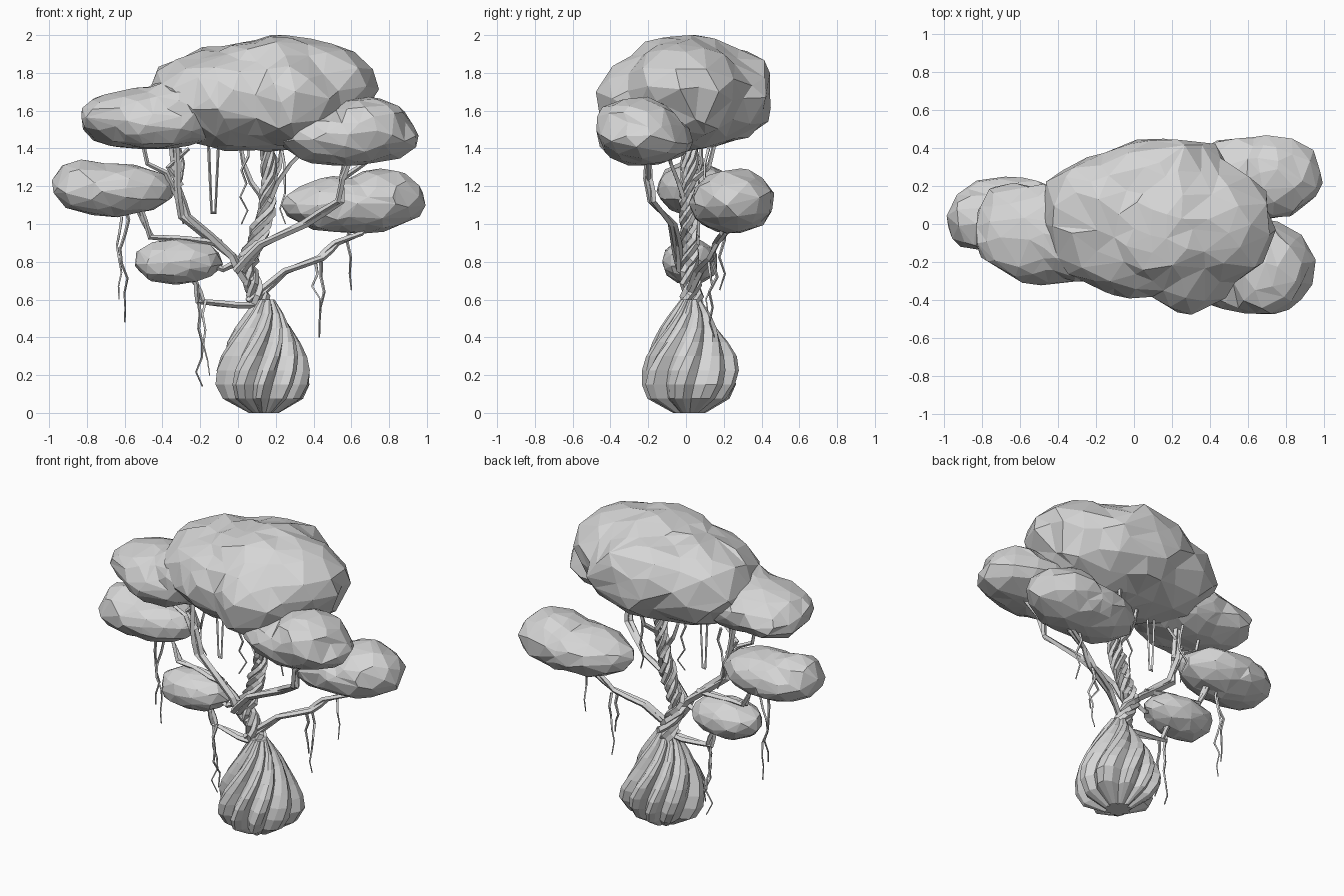
import bpy, bmesh, math, random
from mathutils import Vector, noise

random.seed(7)
if "Cube" in bpy.data.objects:
    bpy.data.objects.remove(bpy.data.objects["Cube"])

grey = bpy.data.materials.new("plain grey")
grey.use_nodes = True
GREY = (.67, .67, .67, 1)
grey.diffuse_color = GREY
grey.node_tree.nodes["Principled BSDF"].inputs["Base Color"].default_value = GREY


def add_mesh(name, bm):
    bmesh.ops.recalc_face_normals(bm, faces=bm.faces)
    mesh = bpy.data.meshes.new(name)
    bm.to_mesh(mesh)
    bm.free()
    mesh.materials.append(grey)
    obj = bpy.data.objects.new(name, mesh)
    bpy.context.collection.objects.link(obj)
    return obj


def exit_distance(origin, direction, lobe):
    """Distance along a ray to the far side of an ellipsoid lobe."""
    centre, size = lobe
    start = Vector([(o - c) / s for o, c, s in zip(origin, centre, size)])
    ray = Vector([d / s for d, s in zip(direction, size)])
    a, b, c = ray.dot(ray), start.dot(ray), start.dot(start) - 1
    root_term = b * b - a * c
    return (math.sqrt(root_term) - b) / a if root_term > 0 else 0


def foliage(name, ratio, *lobes):
    """Lumpy faceted cloud wrapped around a few ellipsoid lobes."""
    origin = Vector(lobes[0][0])
    bm = bmesh.new()
    bmesh.ops.create_icosphere(bm, subdivisions=4, radius=1)
    for vert in bm.verts:
        direction = vert.co.normalized()
        reach = max(exit_distance(origin, direction, lobe) for lobe in lobes)
        point = origin + direction * reach
        lump = .07 * noise.noise(point * 6) + .05 * noise.noise(point * 14)
        vert.co = origin + direction * reach * (1 + lump)
    facets = add_mesh(name, bm).modifiers.new("facets", "DECIMATE")
    facets.ratio = ratio


def tube(name, paths, radius, tip=.6):
    """Four-sided tapering tubes along lists of points."""
    curve = bpy.data.curves.new(name, "CURVE")
    curve.dimensions = "3D"
    curve.bevel_depth = radius
    curve.bevel_resolution = 0
    curve.use_fill_caps = True
    for path in paths:
        spline = curve.splines.new("POLY")
        spline.use_smooth = False
        spline.points.add(len(path) - 1)
        for i, (point, co) in enumerate(zip(spline.points, path)):
            point.co = (*co, 1)
            point.radius = 1 + (tip - 1) * i / (len(path) - 1)
    curve.materials.append(grey)
    obj = bpy.data.objects.new(name, curve)
    bpy.context.collection.objects.link(obj)
    bpy.ops.object.select_all(action="DESELECT")
    obj.select_set(True)
    bpy.context.view_layer.objects.active = obj
    bpy.ops.object.convert(target="MESH")


def along(path, fraction):
    """Point at a fraction of the way along a polyline."""
    place = fraction * (len(path) - 1)
    i = min(int(place), len(path) - 2)
    return Vector(path[i]).lerp(Vector(path[i + 1]), place - i)


def twisted(name, path, strands=2, radius=.018, spread=.016, turns=1, detail=2):
    """Rope of strands winding round a path, with a few knots."""
    steps = detail * (len(path) - 1)
    ropes = []
    for strand in range(strands):
        rope = []
        for i in range(steps + 1):
            t = i / steps
            angle = math.tau * (strand / strands + turns * t)
            offset = Vector((math.cos(angle), math.sin(angle), 0))
            knot = random.uniform(.75, 1.25) * (1 - .4 * t)
            rope.append(along(path, t) + offset * spread * knot)
        ropes.append(rope)
    tube(name, ropes, radius, .7)


# Swollen base: broad uneven ribs that swirl on the way up
RIBS, RINGS, HEIGHT = 9, 8, .6
SIDES = RIBS * 4
bm = bmesh.new()
rings = []
for level in range(RINGS + 1):
    t = level / RINGS
    z = HEIGHT * t
    radius = .05 + .03 * (1 - t) + .18 * math.sin(math.pi * t ** .65)
    ring = []
    for side in range(SIDES):
        angle = math.tau * side / SIDES
        rib = math.sin(math.pi * (side % 4) / 4)
        lump = noise.noise((math.cos(angle) * 2, math.sin(angle) * 2, z * 4))
        reach = radius * (.8 + .23 * rib) * (1 + .14 * lump)
        swirl = angle + .15 * math.sin(2 * angle) + t * t + .2 * t
        ring.append(bm.verts.new((.14 + reach * math.cos(swirl), .02 + reach * math.sin(swirl), z)))
    rings.append(ring)
for low, high in zip(rings, rings[1:]):
    for side in range(SIDES):
        after = (side + 1) % SIDES
        bm.faces.new((low[side], low[after], high[after], high[side]))
bm.faces.new(rings[0])
bm.faces.new(rings[-1])
add_mesh("swollen_base", bm)

# Twisted trunk and its main limb
twisted("trunk", [(.15, .04, .44), (.1, .03, .62), (.04, .02, .78), (.1, .02, .92),
                  (.15, .01, 1.08), (.17, .02, 1.26), (.15, .03, 1.48)],
        strands=5, radius=.022, spread=.046, turns=3.4, detail=5)
twisted("left_limb", [(.06, 0, .7), (-.03, 0, .83), (-.28, 0, 1.04), (-.32, 0, 1.2), (-.34, 0, 1.45)],
        radius=.023, spread=.02)

# Branches that carry the foliage
twisted("low_left_branch", [(.1, 0, .57), (0, .02, .57), (-.2, .04, .59), (-.22, .03, .68), (-.26, .02, .75)])
twisted("low_right_branch", [(.07, 0, .59), (.25, .07, .75), (.44, .13, .82), (.52, .16, .9),
                             (.65, .2, .95), (.68, .2, 1)])
twisted("mid_right_branch", [(0, -.03, .75), (.12, -.05, .89), (.35, -.07, 1), (.54, -.18, 1.12),
                             (.55, -.2, 1.24), (.6, -.2, 1.4)], radius=.02)
tube("right_foliage_twig", [[(.55, -.2, 1.24), (.64, -.2, 1.3), (.78, -.2, 1.4)]], .016)
twisted("mid_left_branch", [(-.1, 0, .9), (-.28, .03, .92), (-.46, .05, .93), (-.53, .05, 1.1)])
tube("small_foliage_twig", [[(0, 0, .8), (-.08, 0, .76), (-.18, 0, .8)]], .02)
tube("crown_branches", [[(.16, 0, 1.1), (.07, .03, 1.22), (.03, .04, 1.32), (0, .05, 1.5)],
                        [(.16, 0, 1.1), (.21, -.04, 1.22), (.28, -.08, 1.32), (.36, -.1, 1.4)],
                        [(.17, 0, 1.2), (.22, .12, 1.3), (.24, .17, 1.5)],
                        [(-.3, 0, 1.1), (-.38, 0, 1.27), (-.48, 0, 1.32), (-.52, 0, 1.5)],
                        [(-.3, 0, 1.2), (-.37, 0, 1.3), (-.26, 0, 1.4)]], .017)


def hanging_root(x, y, top, bottom):
    """Crooked root dropping from a branch or cloud."""
    count = max(4, int((top - bottom) / .07))
    path = [(x, y, top)]
    for i in range(1, count + 1):
        sway = [random.uniform(-.025, .025) for axis in "xy"]
        path.append((x + sway[0], y + sway[1], top + (bottom - top) * i / count))
    return path


# Hanging aerial roots: x, y, top, bottom
ROOTS = [(-.6, .06, 1.1, .48), (-.63, .05, 1.1, .6), (-.21, .04, .6, .14), (-.17, .03, .6, .2),
         (.41, .12, .8, .54), (.44, .14, .8, .4), (.6, .2, 1, .65), (.03, 0, 1.5, 1),
         (-.31, .08, 1.4, 1), (.23, .12, 1.4, 1)]
tube("hanging_roots", [hanging_root(*place) for place in ROOTS], .01, .4)
tube("root_loop", [[(-.16, 0, 1.5), (-.14, 0, 1.06), (-.12, 0, 1.06), (-.1, 0, 1.5)]], .009, .9)

# Foliage clouds: lobe centre, lobe size
foliage("crown_foliage", .24,
        ((.13, 0, 1.67), (.59, .4, .28)),
        ((.2, 0, 1.72), (.44, .36, .275)),
        ((-.09, .05, 1.67), (.4, .33, .27)),
        ((.29, -.2, 1.65), (.26, .27, .24)),
        ((.15, .18, 1.69), (.4, .28, .26)),
        ((.46, 0, 1.72), (.27, .3, .23)))
foliage("upper_left_foliage", .17,
        ((-.44, -.05, 1.56), (.4, .26, .165)),
        ((-.29, -.06, 1.61), (.27, .24, .16)),
        ((-.45, -.14, 1.54), (.27, .19, .14)),
        ((-.6, 0, 1.54), (.23, .22, .13)))
foliage("lower_left_foliage", .12,
        ((-.66, .05, 1.18), (.32, .2, .14)),
        ((-.8, .03, 1.2), (.19, .17, .14)))
foliage("small_left_foliage", .09, ((-.32, .02, .8), (.235, .15, .12)))
foliage("upper_right_foliage", .14,
        ((.59, -.22, 1.46), (.37, .25, .15)),
        ((.69, -.25, 1.5), (.22, .23, .17)))
foliage("lower_right_foliage", .14,
        ((.61, .24, 1.1), (.37, .22, .15)),
        ((.75, .25, 1.13), (.22, .22, .16)))
